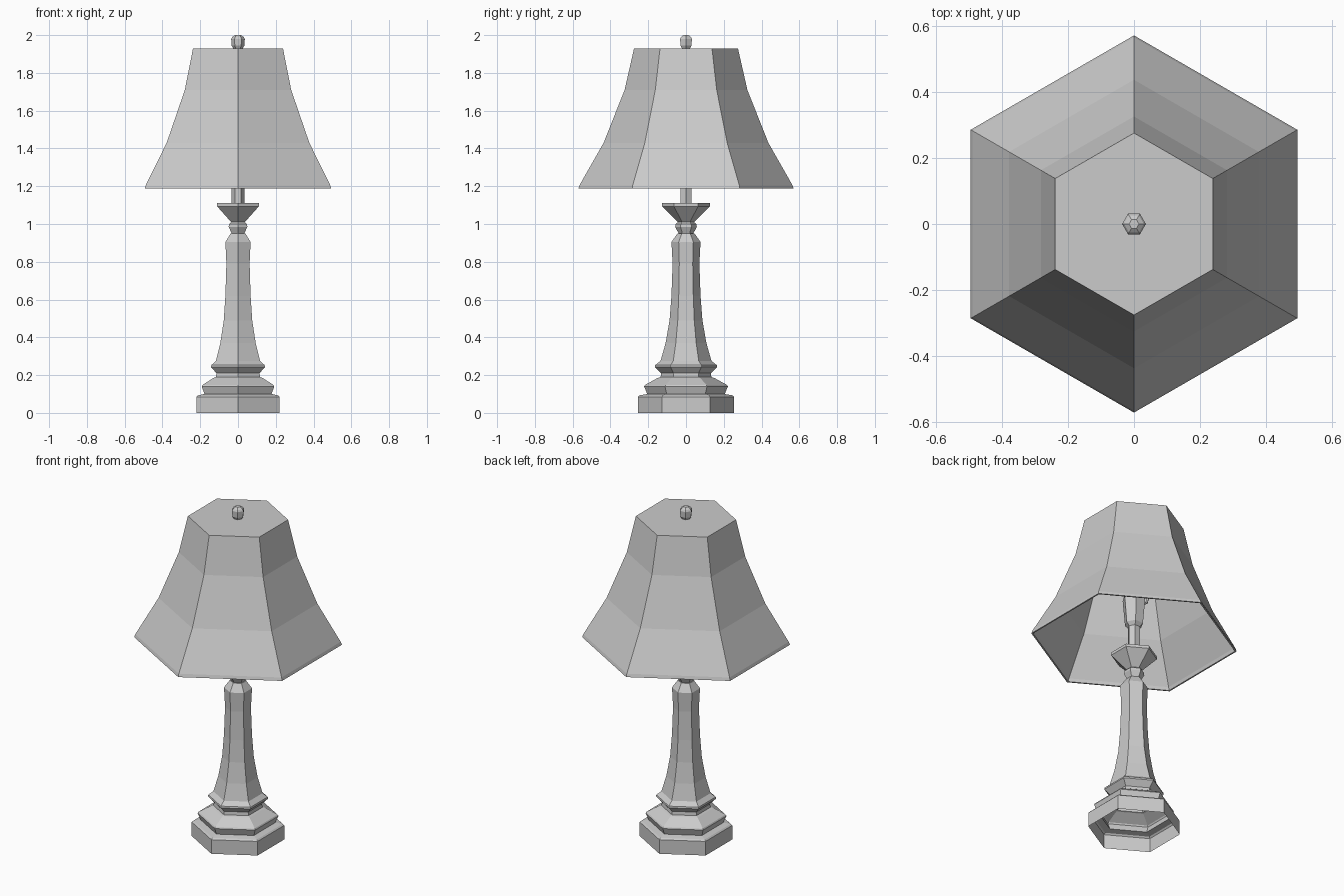
import bpy, bmesh
from math import sin, cos, pi

cube = bpy.data.objects.get("Cube")
if cube:
    bpy.data.objects.remove(cube, do_unlink=True)

GREY = (0.6, 0.6, 0.6, 1)
mat = bpy.data.materials.new("plain_grey")
mat.use_nodes = True
mat.diffuse_color = GREY
mat.node_tree.nodes["Principled BSDF"].inputs["Base Color"].default_value = GREY


def lathe(name, profile, start=pi / 2, cap_top=False, cap_bottom=False, sides=6):
    """Spin a (radius, height) profile into a faceted solid, flat shaded."""
    bm = bmesh.new()
    rings = [[bm.verts.new((r * cos(start + 2 * pi * i / sides),
                            r * sin(start + 2 * pi * i / sides), z))
              for i in range(sides)] for r, z in profile]
    for low, high in zip(rings, rings[1:]):
        for i in range(sides):
            j = (i + 1) % sides
            bm.faces.new((low[i], low[j], high[j], high[i]))
    if cap_top:
        bm.faces.new(rings[-1])
    if cap_bottom:
        bm.faces.new(rings[0][::-1])
    mesh = bpy.data.meshes.new(name)
    bm.to_mesh(mesh)
    bm.free()
    mesh.materials.append(mat)
    obj = bpy.data.objects.new(name, mesh)
    bpy.context.collection.objects.link(obj)
    return obj


# Stepped foot, hollow underneath
lathe("base", [(0.254, 0), (0.254, 0.085), (0.245, 0.093), (0.205, 0.1),
               (0.222, 0.14), (0.217, 0.148), (0.15, 0.185), (0.135, 0.19)])

# Moulding and flared column
lathe("column", [(0.135, 0.185), (0.132, 0.21), (0.165, 0.243), (0.163, 0.253),
                 (0.135, 0.275), (0.108, 0.37), (0.087, 0.49), (0.077, 0.62),
                 (0.071, 0.79), (0.077, 0.905), (0.045, 0.95)], cap_top=True)

# Collar and drip cup above the column
lathe("cup", [(0.038, 0.948), (0.057, 0.985), (0.055, 1.0), (0.042, 1.01),
              (0.127, 1.093), (0.127, 1.11)], cap_top=True, cap_bottom=True)

# Neck, socket and bulb, turned so their corners face sideways
lathe("neck", [(0.034, 1.11), (0.034, 1.3)], start=0)
lathe("socket", [(0.034, 1.28), (0.052, 1.3), (0.066, 1.46), (0.06, 1.48)],
      start=0, cap_top=True, cap_bottom=True)

# Harp: a bent wire from the socket up to the shade top
curve = bpy.data.curves.new("harp", "CURVE")
curve.dimensions = "3D"
curve.bevel_depth = 0.008
curve.bevel_resolution = 0
curve.use_fill_caps = True
half = [(0.05, 1.45), (0.09, 1.47), (0.12, 1.58), (0.12, 1.74), (0.08, 1.87)]
path = half + [(0, 1.915)] + [(-x, z) for x, z in reversed(half)]
spline = curve.splines.new("POLY")
spline.points.add(len(path) - 1)
for point, (x, z) in zip(spline.points, path):
    point.co = (x, 0, z, 1)
curve.materials.append(mat)
bpy.context.collection.objects.link(bpy.data.objects.new("harp", curve))

# Shade: outer skin, thin rim and inner skin, closed across the top
outer = [(0.275, 1.93), (0.325, 1.71), (0.436, 1.43), (0.564, 1.205), (0.57, 1.187)]
inner = [(r - 0.01, z) for r, z in reversed(outer[1:])] + [(0.266, 1.922)]
shade = lathe("shade", inner[::-1] + outer[::-1], cap_top=True, cap_bottom=True)

# Finial
lathe("finial", [(0.024, 1.928), (0.034, 1.945), (0.036, 1.98),
                 (0.03, 1.99), (0.015, 2.0)], start=0, cap_top=True)
